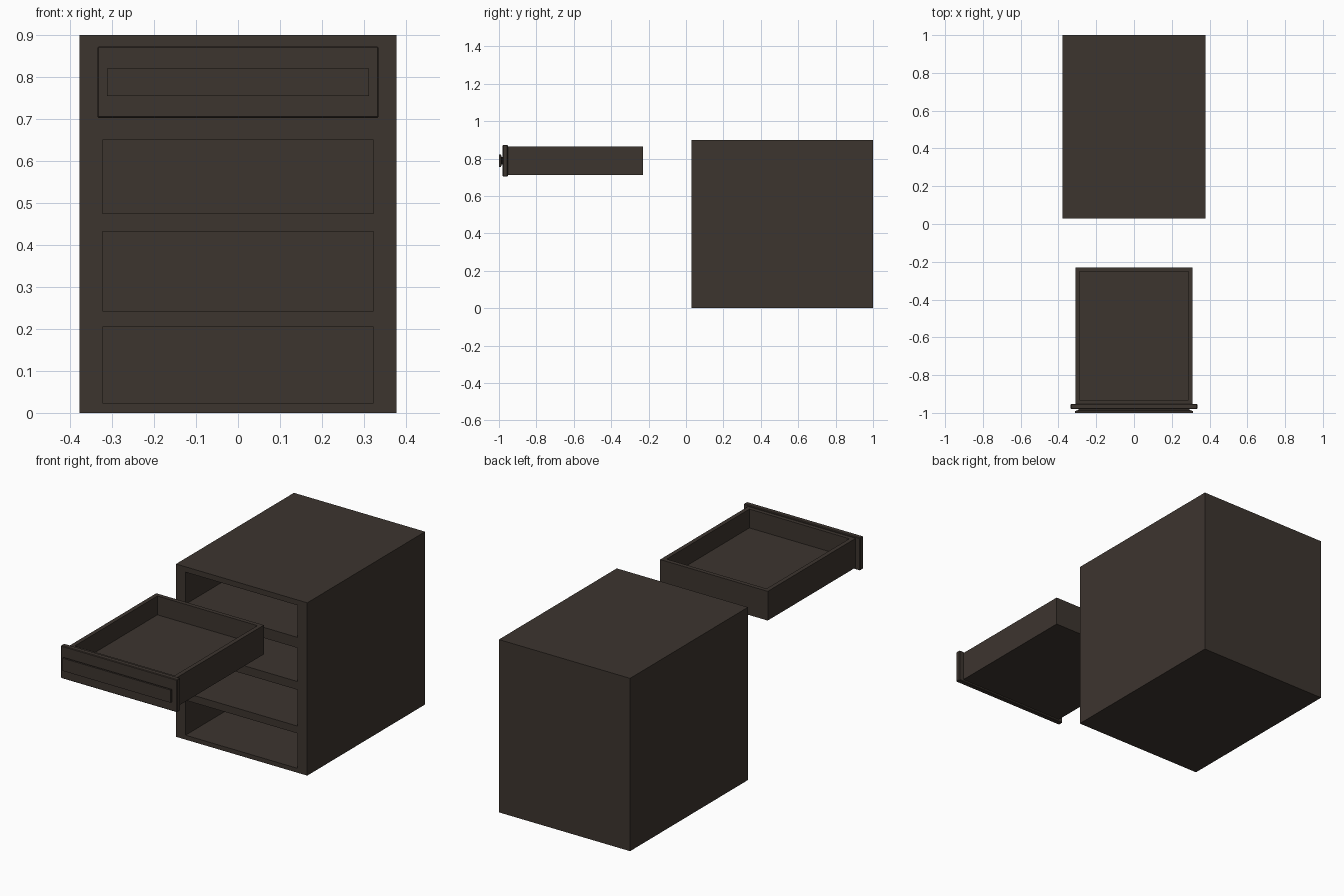
import bpy, bmesh
from mathutils import Vector

if "Cube" in bpy.data.objects:
    bpy.data.objects.remove(bpy.data.objects["Cube"])

wood = bpy.data.materials.new("dark_brown_wood")
wood.diffuse_color = (0.046, 0.035, 0.028, 1)
wood.use_nodes = True
wood.node_tree.nodes["Principled BSDF"].inputs["Base Color"].default_value = wood.diffuse_color


def box(bm, lo, hi):
    bmesh.ops.create_cube(bm, size=1)
    for v in bm.verts:
        v.co = Vector([lo[i] if v.co[i] < 0 else hi[i] for i in range(3)])


def finish(bm, name):
    bmesh.ops.recalc_face_normals(bm, faces=bm.faces[:])
    me = bpy.data.meshes.new(name)
    bm.to_mesh(me)
    bm.free()
    me.materials.append(wood)
    ob = bpy.data.objects.new(name, me)
    bpy.context.collection.objects.link(ob)
    return ob


def cut(bm, co, no):
    bmesh.ops.bisect_plane(bm, geom=bm.verts[:] + bm.edges[:] + bm.faces[:],
                           plane_co=co, plane_no=no)


def sink(bm, faces, offset):
    # push faces into the body to make pockets
    res = bmesh.ops.extrude_discrete_faces(bm, faces=faces)
    verts = {v for f in res["faces"] for v in f.verts}
    bmesh.ops.translate(bm, verts=list(verts), vec=offset)


# Cabinet body with four drawer openings in the front
openings = [(0.023, 0.205), (0.243, 0.432), (0.475, 0.65), (0.705, 0.872)]
half = 0.323
bm = bmesh.new()
box(bm, (-0.378, 0.03, 0), (0.378, 1.0, 0.9))
for x in (-half, half):
    cut(bm, (x, 0, 0), (1, 0, 0))
for z in [z for o in openings for z in o]:
    cut(bm, (0, 0, z), (0, 0, 1))
bm.normal_update()
holes = []
for f in bm.faces:
    c = f.calc_center_median()
    if f.normal.y < -0.9 and abs(c.x) < half and any(a < c.z < b for a, b in openings):
        holes.append(f)
sink(bm, holes, (0, 0.94, 0))
bmesh.ops.dissolve_limit(bm, angle_limit=0.01, verts=bm.verts[:], edges=bm.edges[:])
finish(bm, "cabinet_body")

# Pulled-out drawer tray
bm = bmesh.new()
box(bm, (-0.31, -0.955, 0.713), (0.31, -0.23, 0.865))
bm.normal_update()
top = [f for f in bm.faces if f.normal.z > 0.9]
bmesh.ops.inset_region(bm, faces=top, thickness=0.022, use_even_offset=True)
sink(bm, top, (0, 0, -0.098))
finish(bm, "drawer_tray")

# Drawer front panel
bm = bmesh.new()
box(bm, (-0.335, -0.98, 0.703), (0.335, -0.953, 0.873))
panel = finish(bm, "drawer_front")
bev = panel.modifiers.new("edge", "BEVEL")
bev.width = 0.003
bev.segments = 1

# Drawer handle: wide grip lofted from a narrower neck
sections = [(-0.978, 0.295, 0.02), (-0.985, 0.295, 0.02),
            (-0.99, 0.312, 0.033), (-1.0, 0.312, 0.033)]
bm = bmesh.new()
rings = [[bm.verts.new((sx * w, y, 0.788 + sz * h))
          for sx, sz in ((-1, -1), (1, -1), (1, 1), (-1, 1))]
         for y, w, h in sections]
for a, b in zip(rings, rings[1:]):
    for i in range(4):
        j = (i + 1) % 4
        bm.faces.new((a[i], a[j], b[j], b[i]))
bm.faces.new(rings[0])
bm.faces.new(rings[-1])
finish(bm, "drawer_handle")
